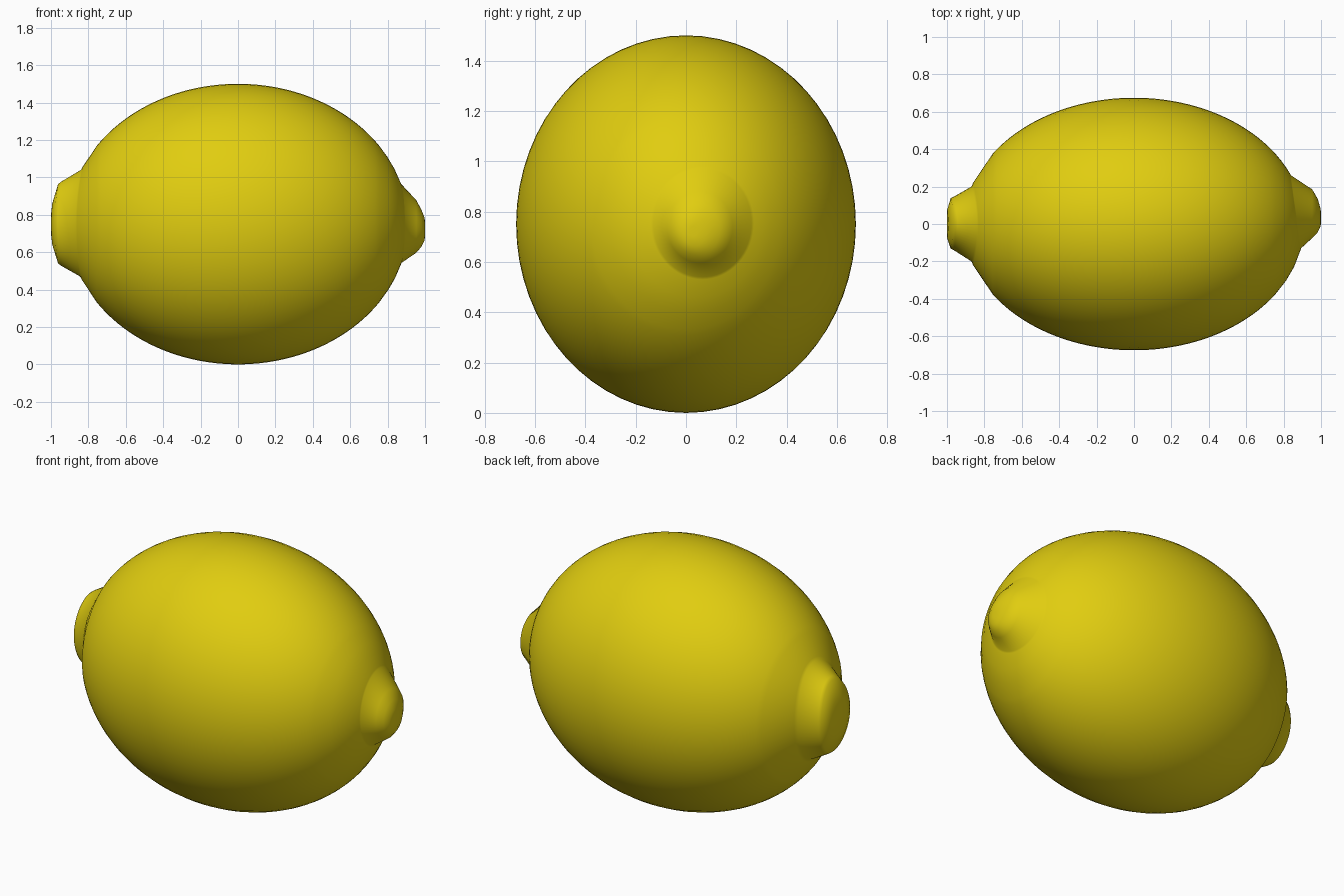
import bpy, bmesh, math

if "Cube" in bpy.data.objects:
    bpy.data.objects.remove(bpy.data.objects["Cube"])

A, B, C, MID = 0.91, 0.675, 0.75, 0.75   # body half sizes and centre height
N = 64

def on_body(y, z):
    """Distance along x of the body surface at (y, z)."""
    return A * math.sqrt(max(0, 1 - (y / B) ** 2 - ((z - MID) / C) ** 2))

def oval(cy, cz, ry, rz):
    for i in range(N):
        t = 2 * math.pi * i / N
        yield cy + ry * math.cos(t), cz + rz * math.sin(t), math.sin(t) ** 2

def body_ring(side, cy, cz, ry, rz):
    return [(side * on_body(y, z), y, z) for y, z, _ in oval(cy, cz, ry, rz)]

def tip_ring(x_side, x_top, cy, cz, ry, rz):
    return [(x_side + (x_top - x_side) * s, y, z) for y, z, s in oval(cy, cz, ry, rz)]

rings = []
# stem end: wide oval knob
rings.append(tip_ring(-1.0, -1.0, 0, 0.75, 0.03, 0.05))
rings.append(tip_ring(-0.999, -0.993, 0, 0.75, 0.075, 0.11))
rings.append(tip_ring(-0.98, -0.962, 0.003, 0.752, 0.135, 0.212))
rings.append(tip_ring(-0.965, -0.945, 0.003, 0.752, 0.142, 0.225))
rings.append(body_ring(-1, 0, 0.755, 0.2, 0.285))
rings.append(body_ring(-1, 0, 0.755, 0.22, 0.30))
# main body
STEPS = 48
start = math.acos(0.83)
for k in range(STEPS + 1):
    a = start + (math.pi - 2 * start) * k / STEPS
    x, s = -A * math.cos(a), math.sin(a)
    rings.append([(x, y, z) for y, z, _ in oval(0, MID, B * s, C * s)])
# blossom end: slightly offset nipple
for f in (0.3, 0.6):
    rings.append(body_ring(1, 0.065 * f, 0.755, 0.376 - 0.181 * f, 0.418 - 0.203 * f))
rings.append(body_ring(1, 0.065, 0.755, 0.205, 0.225))
rings.append(body_ring(1, 0.065, 0.755, 0.195, 0.215))
rings.append(tip_ring(0.953, 0.952, 0.055, 0.738, 0.13, 0.142))
rings.append(tip_ring(0.982, 0.98, 0.045, 0.728, 0.09, 0.1))
rings.append(tip_ring(0.998, 0.998, 0.035, 0.723, 0.045, 0.06))
rings.append(tip_ring(1.0, 1.0, 0.03, 0.722, 0.015, 0.02))

bm = bmesh.new()
loops = [[bm.verts.new(p) for p in ring] for ring in rings]
for r0, r1 in zip(loops, loops[1:]):
    for i in range(N):
        j = (i + 1) % N
        bm.faces.new((r0[i], r0[j], r1[j], r1[i]))
bm.faces.new(loops[0])
bm.faces.new(loops[-1])
bmesh.ops.recalc_face_normals(bm, faces=bm.faces)
for f in bm.faces:
    f.smooth = True

mesh = bpy.data.meshes.new("lemon")
bm.to_mesh(mesh)
bm.free()
mat = bpy.data.materials.new("lemon yellow")
mat.diffuse_color = (0.75, 0.61, 0.005, 1)
mat.use_nodes = True
mat.node_tree.nodes["Principled BSDF"].inputs["Base Color"].default_value = mat.diffuse_color
mesh.materials.append(mat)
lemon = bpy.data.objects.new("lemon", mesh)
bpy.context.collection.objects.link(lemon)
